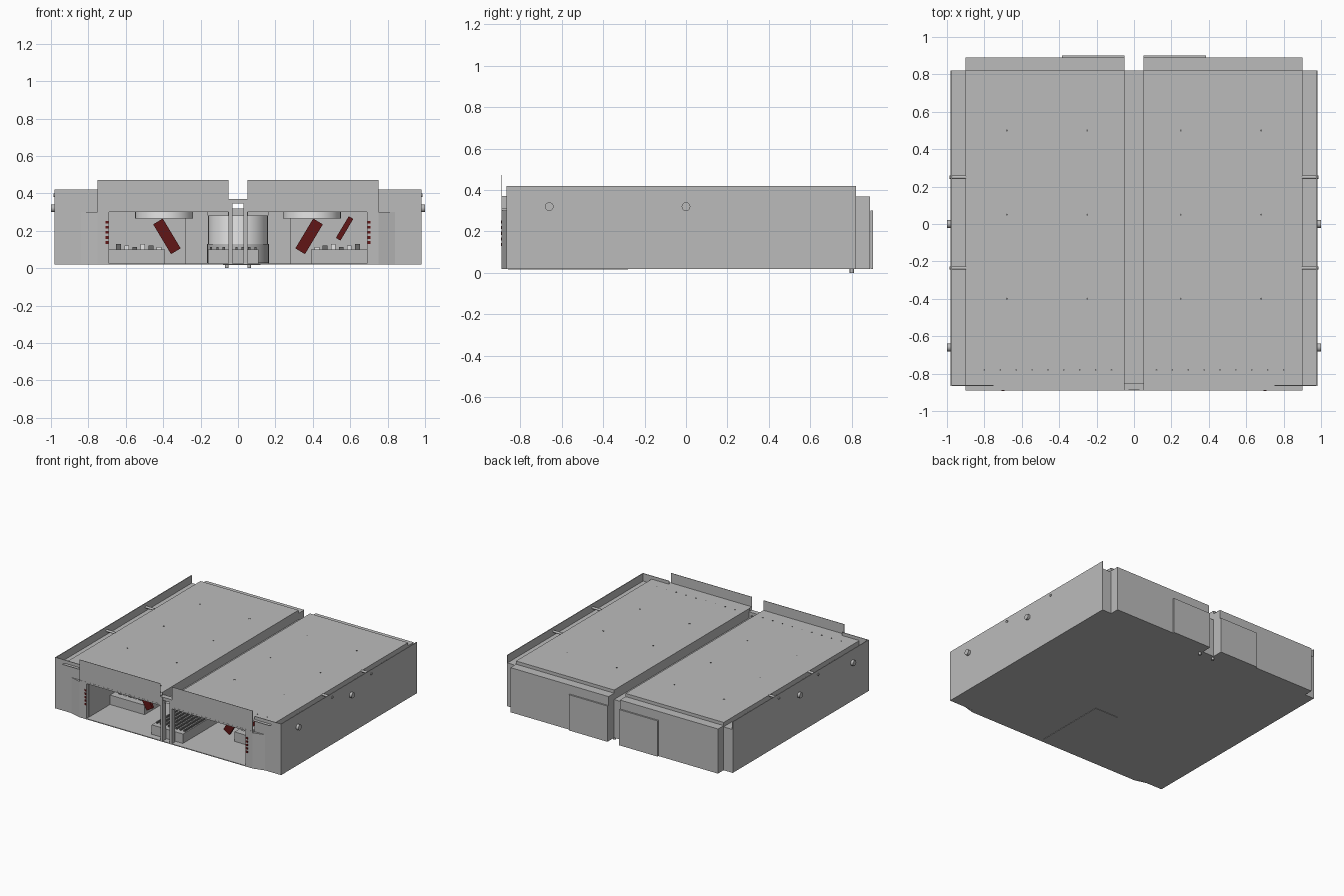
import bpy, math
from mathutils import Vector

cube = bpy.data.objects.get("Cube")
if cube:
    bpy.data.objects.remove(cube, do_unlink=True)


def material(name, r, g, b):
    m = bpy.data.materials.new(name)
    m.use_nodes = True
    m.diffuse_color = (r, g, b, 1)
    m.node_tree.nodes["Principled BSDF"].inputs["Base Color"].default_value = (r, g, b, 1)
    return m


GREY = material("sheet metal grey", 0.5, 0.5, 0.5)
LIGHT = material("light plastic", 0.8, 0.8, 0.8)
DARK = material("dark grey", 0.15, 0.15, 0.15)
RED = material("dark red", 0.12, 0.008, 0.008)


def mesh_object(name, verts, faces, mat):
    me = bpy.data.meshes.new(name)
    me.from_pydata(verts, [], faces)
    me.materials.append(mat)
    ob = bpy.data.objects.new(name, me)
    bpy.context.collection.objects.link(ob)
    return ob


def box(name, x, y, z, mat=GREY, tilt=0):
    """Box between (min, max) pairs, optionally tilted about the y axis."""
    pairs = [sorted(p) for p in (x, y, z)]
    bpy.ops.mesh.primitive_cube_add(size=1, location=[sum(p) / 2 for p in pairs],
                                    rotation=(0, tilt, 0))
    ob = bpy.context.object
    ob.name = name
    ob.scale = [p[1] - p[0] for p in pairs]
    ob.data.materials.append(mat)
    return ob


def sheet(name, start, u, v, mat=GREY):
    """Flat quad spanned by u and v; it faces u cross v."""
    s, u, v = Vector(start), Vector(u), Vector(v)
    return mesh_object(name, [s, s + u, s + u + v, s + v], [(0, 1, 2, 3)], mat)


def rod(name, centre, radius, length, axis="z", mat=GREY, sides=20):
    rot = {"x": (0, math.pi / 2, 0), "y": (math.pi / 2, 0, 0), "z": (0, 0, 0)}[axis]
    bpy.ops.mesh.primitive_cylinder_add(vertices=sides, radius=radius, depth=length,
                                        location=centre, rotation=rot)
    ob = bpy.context.object
    ob.name = name
    ob.data.materials.append(mat)
    bpy.ops.object.shade_smooth_by_angle(angle=math.radians(40))
    return ob


FLOOR, TOP, RIM, LEDGE = 0.02, 0.395, 0.42, 0.37
FRONT, BACK, REAR = -0.89, 0.82, 0.89

# Floor pan and access hatch
box("floor_pan", (-0.98, 0.98), (-0.865, BACK), (FLOOR, FLOOR + 0.006))
box("floor_front_edge", (-0.75, 0.75), (FRONT, -0.865), (FLOOR, FLOOR + 0.006))
box("bottom_hatch", (-0.08, 0.12), (-0.86, -0.28), (FLOOR - 0.003, FLOOR))

# Centre channel between the two covers
sheet("channel_floor", (-0.05, FRONT + 0.02, 0.32), (0.1, 0, 0), (0, BACK - FRONT - 0.02, 0))
sheet("channel_back", (0.05, BACK, FLOOR), (-0.1, 0, 0), (0, 0, 0.3))

for side, s in (("left", 1), ("right", -1)):
    def span(a, b):
        return (s * a, s * b)

    def lo(a, b):
        return min(s * a, s * b)

    # Outer wall, trough and front corner
    box(side + "_side_wall", span(0.974, 0.98), (-0.865, BACK), (FLOOR, RIM))
    sheet(side + "_trough", (lo(0.9, 0.98), -0.865, 0.36), (0.08, 0, 0), (0, BACK + 0.865, 0))
    sheet(side + "_trough_back", (lo(0.9, 0.98) + 0.08, BACK, FLOOR), (-0.08, 0, 0), (0, 0, 0.34))
    box(side + "_front_wall", span(0.75, 0.98), (-0.865, -0.86), (FLOOR, RIM))
    corner = [(0.84, -0.866), (0.75, FRONT), (0.69, FRONT), (0.69, -0.866)]
    n = len(corner)
    verts = [(s * x, y, z) for z in (FLOOR, 0.3) for x, y in corner]
    faces = [(i, (i + 1) % n, (i + 1) % n + n, i + n)[::-s] for i in range(n)]
    faces += [tuple(range(n))[::s], tuple(range(n, 2 * n))[::-s]]
    mesh_object(side + "_corner_post", verts, faces, GREY)

    # Cover, its drop at the channel and sides, and the upright front lip
    w = 0.85
    x0 = lo(0.05, 0.9)
    sheet(side + "_cover", (x0, FRONT, TOP), (w, 0, 0), (0, BACK - FRONT, 0))
    for nm, x, d in (("inner", 0.05, 0.32), ("outer", 0.9, 0.36)):
        box(f"{side}_cover_{nm}_flange", span(x, x + (0.004 if x < 0.5 else -0.004)),
            (-0.865, BACK), (d, TOP - 0.001))
    box(side + "_cover_lip", span(0.05, 0.75), (FRONT, FRONT + 0.003), (0.3, 0.472))
    box(side + "_lip_hem", span(0.05, 0.75), (FRONT - 0.001, FRONT + 0.03), (0.3, 0.312))

    # Rear box with ledge and mounting plate
    sheet(side + "_cover_back", (x0 + w, BACK, LEDGE), (-w, 0, 0), (0, 0, TOP - LEDGE))
    sheet(side + "_rear_ledge", (x0, BACK, LEDGE), (w, 0, 0), (0, REAR - BACK, 0))
    sheet(side + "_rear_wall", (x0 + w, REAR, FLOOR), (-w, 0, 0), (0, 0, LEDGE - FLOOR))
    sheet(side + "_rear_floor", (x0, REAR, FLOOR), (w, 0, 0), (0, BACK - REAR, 0))
    for nm, x in (("inner", 0.05), ("outer", 0.9)):
        box(f"{side}_rear_{nm}_end", span(x, x + (0.003 if x < 0.5 else -0.003)),
            (BACK, REAR - 0.001), (FLOOR, LEDGE - 0.001))
    box(side + "_rear_plate", span(0.05, 0.385), (REAR, 0.902), (FLOOR, 0.3))

    # Studs, trough rods and locating pins
    for y in (0.0, -0.66):
        rod(side + "_stud", (s * 0.988, y, 0.32), 0.021, 0.024, "x")
    for y in (0.25, -0.235):
        rod(side + "_trough_rod", (s * 0.942, y, 0.39), 0.009, 0.09, "x", sides=12)
    rod(side + "_locating_pin", (s * 0.06, 0.8, 0.012), 0.01, 0.024, sides=12)

    # Rivets on the cover
    for i in range(9):
        rod(side + "_rivet", (s * (0.12 + 0.085 * i), -0.78, TOP), 0.005, 0.004, mat=DARK, sides=6)
    for x in (0.25, 0.68):
        for y in (-0.4, 0.05, 0.5):
            rod(side + "_rivet", (s * x, y, TOP), 0.006, 0.004, mat=DARK, sides=6)

    # Front bracket and inner walls
    box(side + "_centre_bracket", span(0.03, 0.05), (FRONT, -0.85), (FLOOR, LEDGE))
    box(side + "_inner_wall", span(0.69, 0.73), (-0.86, 0.6), (FLOOR + 0.006, 0.3))
    box(side + "_divider", span(0.16, 0.28), (0.3, 0.31), (FLOOR + 0.006, 0.3))
    for i in range(5):
        box(side + "_indicator", span(0.692, 0.708), (FRONT - 0.003, FRONT), (0.13 + 0.027 * i, 0.145 + 0.027 * i), RED)

    # Circuit board with components, fan and tilted red card
    box(side + "_board_tray", span(0.39, 0.69), (-0.6, 0.2), (FLOOR + 0.006, 0.1))
    for i in range(6):
        box(side + "_component", span(0.41 + 0.043 * i, 0.436 + 0.043 * i),
            (-0.55, -0.45 + 0.05 * (i % 3)), (0.1, 0.112 + 0.008 * (i % 3)), DARK if i % 2 else LIGHT)
    rod(side + "_fan", (s * 0.395, -0.45, 0.282), 0.155, 0.035, mat=LIGHT, sides=32)
    box(side + "_red_card", span(0.35, 0.41), (-0.62, -0.6), (0.077, 0.263), RED, tilt=s * 0.54)

box("small_red_card", (0.556, 0.584), (-0.62, -0.6), (0.145, 0.28), RED, tilt=0.54)

# Central drum standing in its tray
box("bracket_top", (-0.05, 0.05), (FRONT + 0.002, -0.85), (0.345, LEDGE))
box("centre_tray", (-0.16, 0.11), (-0.84, -0.28), (FLOOR + 0.006, 0.1))
rod("centre_drum", (0, -0.1, 0.205), 0.16, 0.155, mat=LIGHT, sides=32)
rod("drum_base", (0, -0.1, 0.078), 0.165, 0.1, sides=32)
for i in range(8):
    x = -0.15 + 0.034 * i
    box("tray_fin", (x, x + 0.012), (-0.8, -0.4), (0.1, 0.112), DARK)
